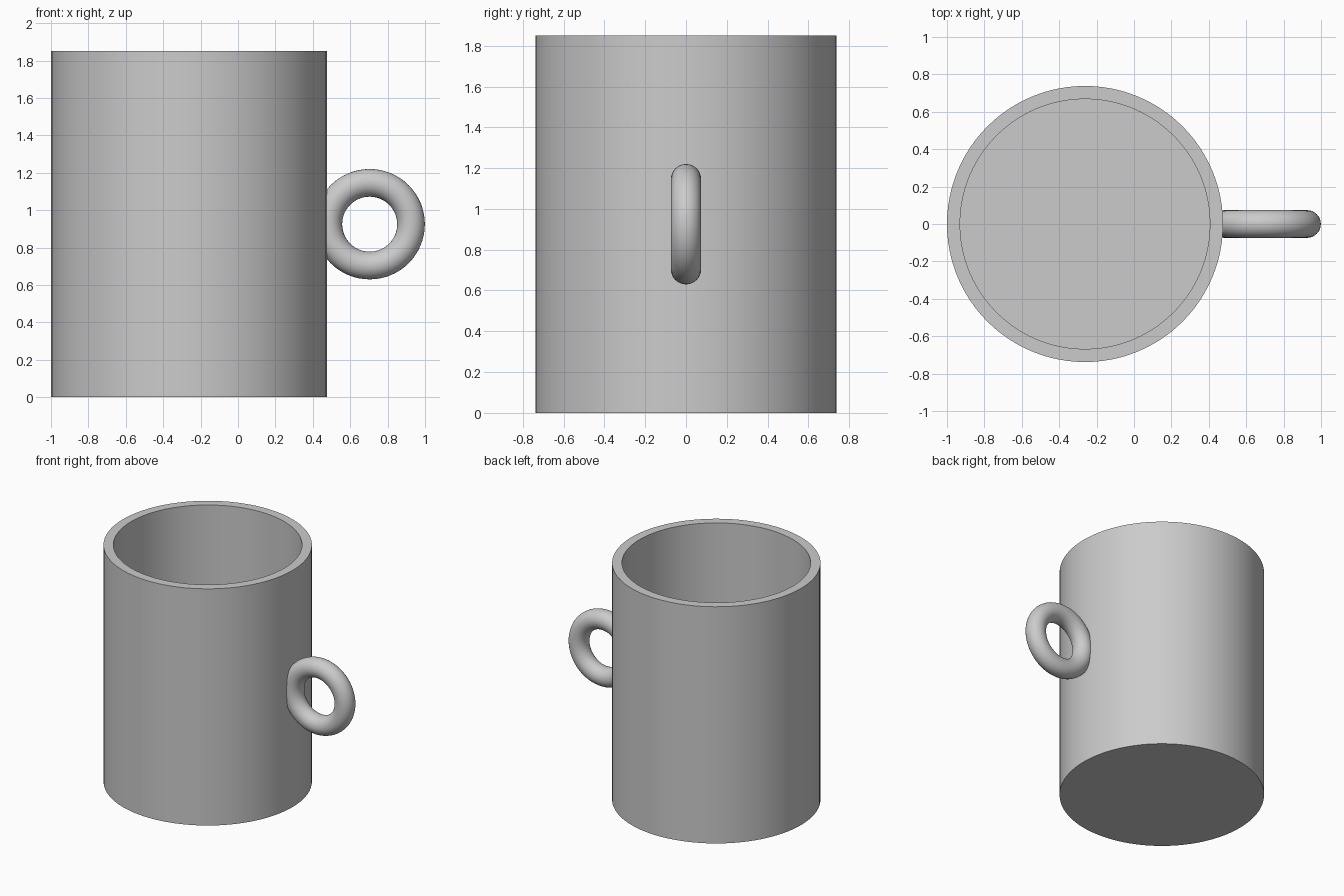
import bpy
import bmesh
import math

# Remove the default object
if "Cube" in bpy.data.objects:
    bpy.data.objects.remove(bpy.data.objects["Cube"], do_unlink=True)

CENTER_X = -0.262
RADIUS = 0.738
INNER_RADIUS = 0.668
HEIGHT = 1.85
FLOOR = 0.074

# One plain grey for the whole mug
grey = bpy.data.materials.new("plain_grey")
grey.use_nodes = True
colour = (0.6, 0.6, 0.6, 1)
grey.diffuse_color = colour
grey.node_tree.nodes["Principled BSDF"].inputs["Base Color"].default_value = colour


def finish(obj, name):
    """Name, colour and smooth a part, keeping its sharp edges."""
    obj.name = obj.data.name = name
    obj.data.materials.append(grey)
    bpy.ops.object.select_all(action="DESELECT")
    obj.select_set(True)
    bpy.context.view_layer.objects.active = obj
    bpy.ops.object.shade_smooth_by_angle(angle=math.radians(35))


# Cup body: a cylinder whose top is inset for the rim and pushed down to the floor
bpy.ops.mesh.primitive_cylinder_add(vertices=96, radius=RADIUS, depth=HEIGHT,
                                    location=(CENTER_X, 0, HEIGHT / 2))
body = bpy.context.object
bm = bmesh.new()
bm.from_mesh(body.data)
top = max(bm.faces, key=lambda f: f.calc_center_median().z)
bmesh.ops.inset_region(bm, faces=[top], thickness=RADIUS - INNER_RADIUS)
well = bmesh.ops.extrude_face_region(bm, geom=[top])
verts = [g for g in well["geom"] if isinstance(g, bmesh.types.BMVert)]
bmesh.ops.translate(bm, verts=verts, vec=(0, 0, FLOOR - HEIGHT))
if top.is_valid:
    bmesh.ops.delete(bm, geom=[top], context="FACES_ONLY")
bmesh.ops.recalc_face_normals(bm, faces=bm.faces)
bm.to_mesh(body.data)
bm.free()
finish(body, "cup_body")

# Ring handle standing upright, sunk into the wall
bpy.ops.mesh.primitive_torus_add(major_segments=64, minor_segments=32,
                                 major_radius=0.221, minor_radius=0.074,
                                 location=(0.704, 0, HEIGHT / 2),
                                 rotation=(math.pi / 2, 0, 0))
finish(bpy.context.object, "ring_handle")
